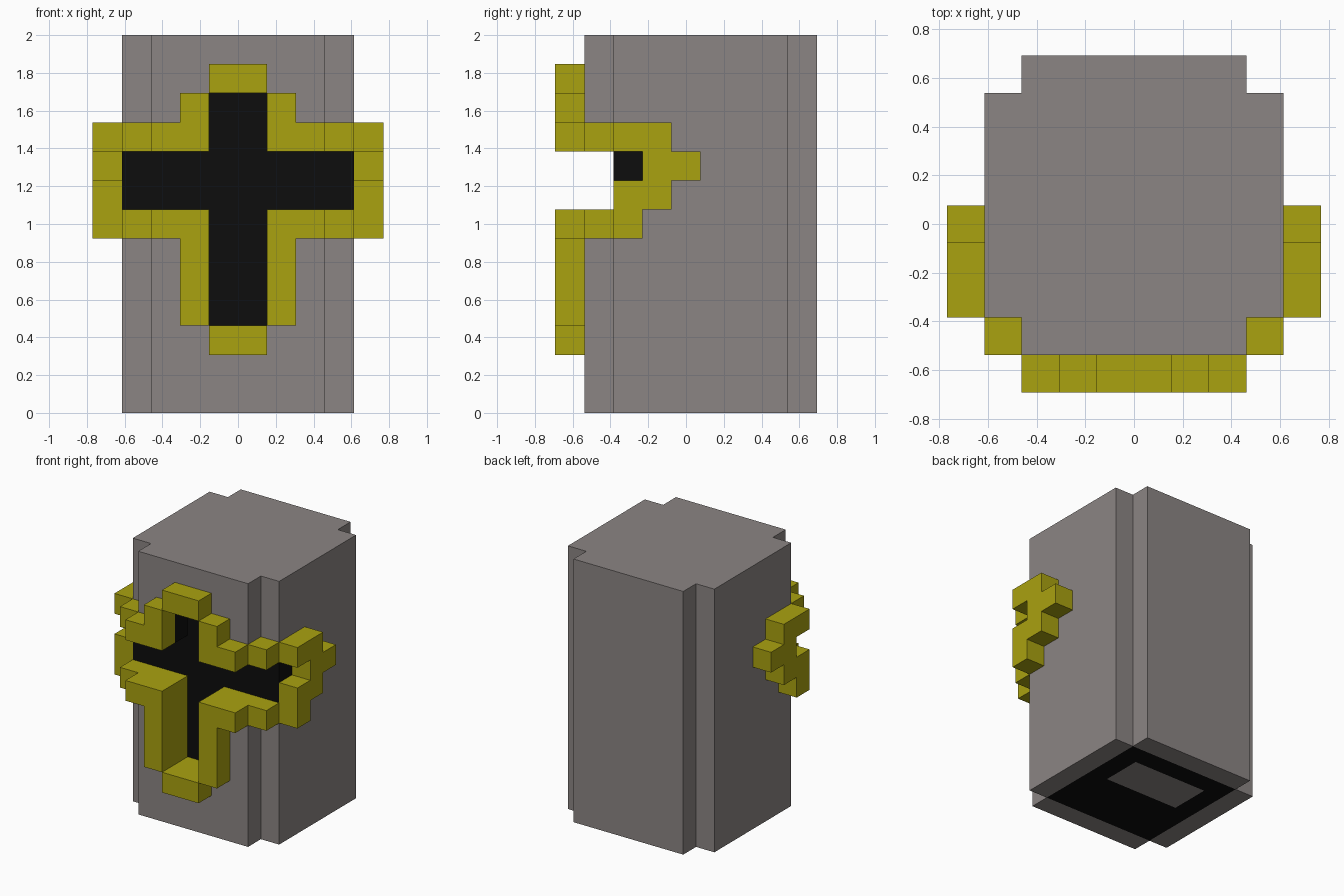
import bpy
import bmesh
from mathutils import Vector

cube = bpy.data.objects.get("Cube")
if cube:
    bpy.data.objects.remove(cube, do_unlink=True)

U = 2 / 13                      # edge length of one block
ORIGIN = Vector((0, -4.5, 0))   # block grid is centred in x and y
cells = {}                      # block position -> part name


def fill(part, xs, ys, zs, mirror=False):
    """Fill a range of blocks with a part; None carves them away."""
    for x in range(*xs):
        for y in range(*ys):
            for z in range(*zs):
                for bx in ((x, -1 - x) if mirror else (x,)):
                    if part:
                        cells[bx, y, z] = part
                    else:
                        cells.pop((bx, y, z), None)


# Stone block with notched corners
fill("stone_body", (-4, 4), (2, 8), (0, 13))
fill("stone_body", (-3, 3), (1, 9), (0, 13))

# Dark core, seen at the back of the cross and on the underside
fill("dark_core", (-3, 3), (2, 8), (0, 12))
fill("stone_body", (-2, 2), (5, 7), (0, 1))
fill("dark_core", (3, 4), (2, 3), (7, 9), mirror=True)

# Raised frame around the cross, with its recessed lining one layer behind
for layer in (0, 1):
    upper = "gold_frame" if layer == 0 else "dark_core"
    ys = (layer, layer + 1)
    fill("gold_frame", (0, 1), ys, (2, 3), mirror=True)
    fill("gold_frame", (1, 2), ys, (3, 7), mirror=True)
    fill("gold_frame", (2, 3), ys, (6, 7), mirror=True)
    fill(upper, (0, 1), ys, (11, 12), mirror=True)
    fill(upper, (1, 2), ys, (9, 11), mirror=True)
    fill(upper, (2, 3), ys, (9, 10), mirror=True)

# Carve the cross through the front layer
fill(None, (-1, 1), (0, 2), (3, 11))
fill(None, (-3, 3), (0, 2), (7, 9))

# Frame stepping round the corner notches and ending on the sides
for z in (6, 9):
    fill("gold_frame", (3, 4), (1, 2), (z, z + 1), mirror=True)
for z, start, end in ((6, 2, 3), (7, 2, 4), (8, 3, 5), (9, 2, 4)):
    fill("gold_frame", (4, 5), (start, end), (z, z + 1), mirror=True)


def build(part, color):
    """Skin the exposed sides of a part's blocks and merge flat areas."""
    bm = bmesh.new()
    for cell, owner in cells.items():
        if owner != part:
            continue
        centre = Vector(cell) + Vector((0.5, 0.5, 0.5)) + ORIGIN
        for axis in range(3):
            for sign in (-1, 1):
                n = Vector((0, 0, 0))
                n[axis] = sign
                if tuple(int(c + d) for c, d in zip(cell, n)) in cells:
                    continue
                a = Vector((0, 0, 0))
                a[(axis + 1) % 3] = 0.5
                b = n.cross(a)
                mid = centre + n * 0.5
                corners = (mid - a - b, mid + a - b, mid + a + b, mid - a + b)
                bm.faces.new([bm.verts.new(c * U) for c in corners])
    bmesh.ops.remove_doubles(bm, verts=bm.verts, dist=0.001)
    bmesh.ops.dissolve_limit(bm, angle_limit=0.02, verts=bm.verts, edges=bm.edges)
    mesh = bpy.data.meshes.new(part)
    bm.to_mesh(mesh)
    bm.free()

    mat = bpy.data.materials.new(part + "_color")
    mat.use_nodes = True
    mat.diffuse_color = color
    mat.node_tree.nodes["Principled BSDF"].inputs["Base Color"].default_value = color
    mesh.materials.append(mat)
    bpy.context.collection.objects.link(bpy.data.objects.new(part, mesh))


build("stone_body", (0.26, 0.235, 0.23, 1))
build("dark_core", (0.004, 0.004, 0.004, 1))
build("gold_frame", (0.40, 0.36, 0.005, 1))
